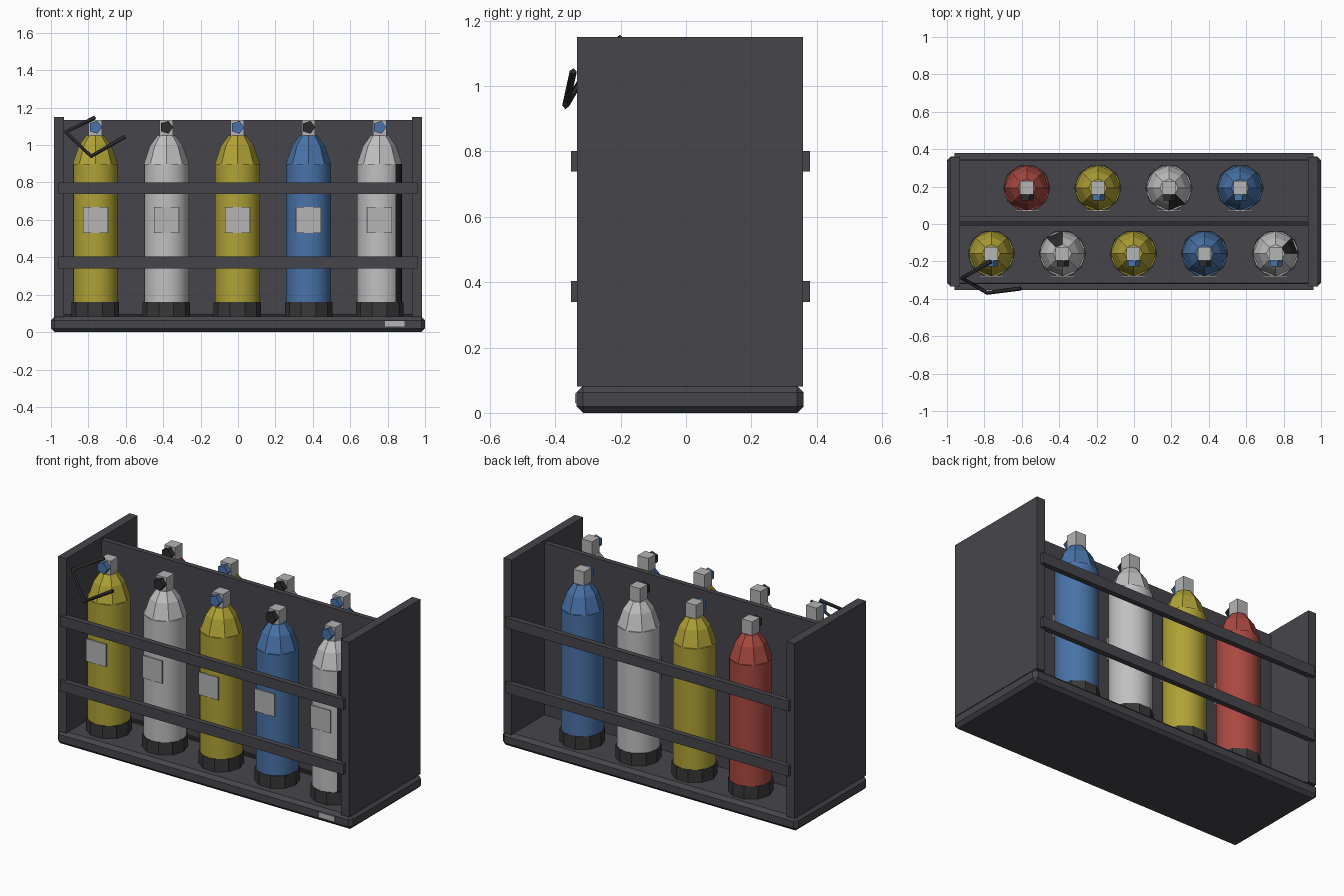
import bpy, bmesh
from math import sin, cos, tau, radians, degrees, atan2
from mathutils import Vector

if "Cube" in bpy.data.objects:
    bpy.data.objects.remove(bpy.data.objects["Cube"])


def material(name, r, g, b):
    m = bpy.data.materials.new(name)
    m.use_nodes = True
    m.diffuse_color = (r, g, b, 1)
    node = m.node_tree.nodes["Principled BSDF"]
    node.inputs["Base Color"].default_value = (r, g, b, 1)
    node.inputs["Roughness"].default_value = 0.6
    return m


frame = material("charcoal_frame", .062, .06, .07)
rubber = material("dark_rubber", .04, .04, .042)
black = material("black", .025, .025, .027)
label_grey = material("light_grey", .46, .46, .46)
white = material("white_paint", .53, .53, .53)
yellow = material("yellow_paint", .43, .36, .036)
blue = material("blue_paint", .065, .17, .39)
red = material("red_paint", .40, .066, .053)


def finish(name, bm, mats):
    bmesh.ops.recalc_face_normals(bm, faces=bm.faces)
    me = bpy.data.meshes.new(name)
    bm.to_mesh(me)
    bm.free()
    ob = bpy.data.objects.new(name, me)
    bpy.context.collection.objects.link(ob)
    for m in mats:
        me.materials.append(m)
    return ob


def box(name, lo, hi, mat, bevel=0):
    bm = bmesh.new()
    bmesh.ops.create_cube(bm, size=1)
    lo, hi = Vector(lo), Vector(hi)
    for v in bm.verts:
        v.co = (lo + hi) / 2 + v.co * (hi - lo)
    if bevel:
        bmesh.ops.bevel(bm, geom=bm.edges[:], offset=bevel, segments=1,
                        profile=.5, affect='EDGES')
    return finish(name, bm, [mat])


def lathe(name, profile, sides, x, y, mats, rule=None):
    """Spin (radius, height) pairs round a vertical axis and cap both ends."""
    bm = bmesh.new()
    rings = [[bm.verts.new((r * cos(tau * i / sides), r * sin(tau * i / sides), z))
              for i in range(sides)] for r, z in profile]
    for a, b in zip(rings, rings[1:]):
        for i in range(sides):
            j = (i + 1) % sides
            bm.faces.new((a[i], a[j], b[j], b[i]))
    bm.faces.new(rings[0])
    bm.faces.new(rings[-1])
    for f in bm.faces:
        c = f.calc_center_median()
        if rule and c.xy.length > .03 and rule(degrees(atan2(c.y, c.x))):
            f.material_index = 1
    ob = finish(name, bm, mats)
    ob.location = (x, y, 0)
    return ob


def smooth(ob):
    bpy.ops.object.select_all(action='DESELECT')
    ob.select_set(True)
    bpy.context.view_layer.objects.active = ob
    bpy.ops.object.shade_smooth_by_angle(angle=radians(30))


# Rack: base, side walls, divider with foot strip, retaining rails
box("base", (-1, -.335, 0), (1, .36, .083), frame, .02)
for side, s in (("left", 1), ("right", -1)):
    x0, x1 = sorted((s * .93, s * .985))
    box(side + "_wall", (x0, -.333, .08), (x1, .358, 1.15), frame)
box("divider", (-.93, .01, .08), (.93, .042, 1.135), frame)
box("divider_foot", (-.93, -.008, .08), (.93, .01, .098), black)
for level, z in (("lower", .34), ("upper", .738)):
    box(level + "_front_rail", (-.96, -.352, z), (.96, -.318, z + .063), frame)
    box(level + "_back_rail", (-.96, .346, z), (.96, .38, z + .063), frame)
box("base_plate", (.785, -.34, .03), (.89, -.334, .06), label_grey)


def bottle(tag, x, y, paint, knob_mat, patch=None):
    """One gas bottle; patch is the direction of a dark painted sector."""
    def within(lo, hi):
        if patch is None:
            return None
        return lambda a: lo < (a - patch + 180) % 360 - 180 < hi
    lathe("boot_" + tag, [(.127, .08), (.127, .16)], 10, x, y, [rubber])
    smooth(lathe("bottle_body_" + tag, [(.12, .1), (.12, .9)], 24, x, y,
                 [paint, black], within(-45, 45)))
    lathe("bottle_shoulder_" + tag, [(.12, .9), (.088, .995), (.048, 1.05)], 8,
          x, y, [paint, black], within(0, 45))
    box("valve_" + tag, (x - .036, y - .036, 1.045), (x + .036, y + .036, 1.135),
        label_grey)
    # Five-sided valve knob facing forward
    knob = lathe("knob_" + tag, [(.036, 0), (.036, .034)], 5, x, y - .034, [knob_mat])
    knob.location.z = 1.095
    knob.rotation_euler = (radians(90), 0, 0)
    box("label_" + tag, (x - .067, y - .125, .53), (x + .067, y - .117, .668),
        label_grey)


front_row = [(yellow, blue, None), (white, black, 90), (yellow, blue, None),
             (blue, black, None), (white, blue, 0)]
back_row = [(red, black, None), (yellow, blue, None), (white, black, 270),
            (blue, blue, None)]
for i, spec in enumerate(front_row):
    bottle("front_%d" % (i + 1), -.763 + .38 * i, -.158, *spec)
for i, spec in enumerate(back_row):
    bottle("back_%d" % (i + 1), -.573 + .38 * i, .193, *spec)

# Loose hose hanging from the first valve
curve = bpy.data.curves.new("hose", 'CURVE')
curve.dimensions = '3D'
curve.bevel_depth = .011
curve.bevel_resolution = 0
curve.use_fill_caps = True
path = [(-.765, -.2, 1.147), (-.92, -.29, 1.07), (-.785, -.368, .94), (-.605, -.345, 1.045)]
spline = curve.splines.new('POLY')
spline.points.add(len(path) - 1)
for p, co in zip(spline.points, path):
    p.co = (*co, 1)
curve.materials.append(black)
bpy.context.collection.objects.link(bpy.data.objects.new("hose", curve))
